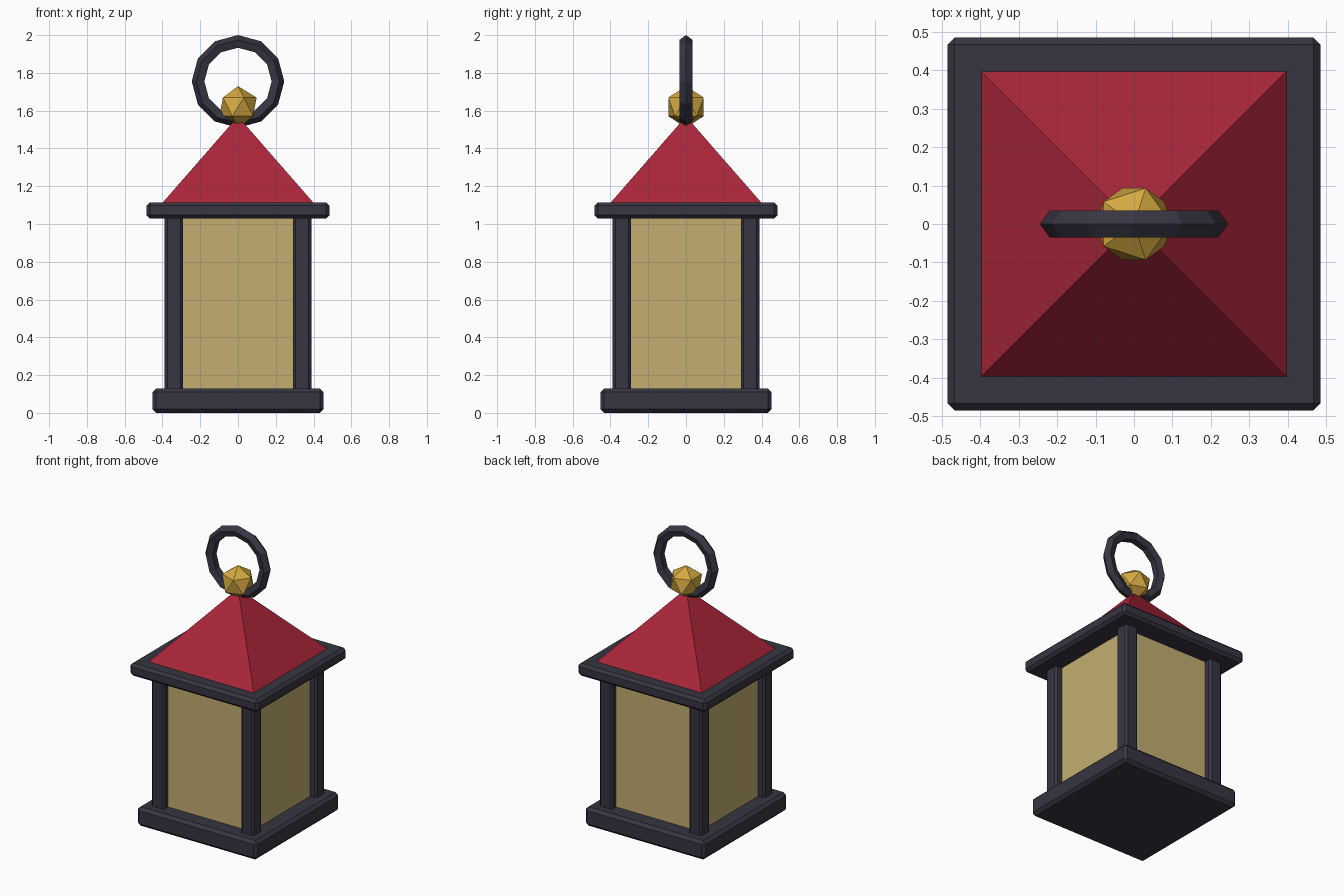
import bpy
import math

cube = bpy.data.objects.get("Cube")
if cube:
    bpy.data.objects.remove(cube, do_unlink=True)


def material(name, rgb):
    mat = bpy.data.materials.new(name)
    mat.use_nodes = True
    mat.diffuse_color = (*rgb, 1)
    mat.node_tree.nodes["Principled BSDF"].inputs["Base Color"].default_value = (*rgb, 1)
    return mat


iron = material("dark iron", (0.037, 0.036, 0.054))
red = material("roof red", (0.402, 0.019, 0.042))
amber = material("amber glass", (0.546, 0.429, 0.165))
gold = material("gold", (0.658, 0.392, 0.051))


def finish(name, mat):
    """Name and colour the primitive that was just added."""
    obj = bpy.context.object
    obj.name = name
    obj.data.materials.append(mat)
    return obj


def block(name, mat, x, y, half, bottom, top, bevel=0):
    """Square block between two heights, with chamfered edges."""
    bpy.ops.mesh.primitive_cube_add(size=1, location=(x, y, (bottom + top) / 2))
    obj = finish(name, mat)
    obj.scale = (2 * half, 2 * half, top - bottom)
    bpy.ops.object.transform_apply(location=False, rotation=False, scale=True)
    if bevel:
        mod = obj.modifiers.new("chamfer", 'BEVEL')
        mod.width = bevel
        mod.segments = 1
    return obj


# Body: base slab, eave slab and glass core
block("base", iron, 0, 0, 0.453, 0, 0.13, 0.02)
block("eave", iron, 0, 0, 0.485, 1.03, 1.115, 0.018)
block("glass", amber, 0, 0, 0.34, 0.12, 1.04)

# Corner posts
for side, x in (("left", 0.339), ("right", -0.339)):
    for end, y in (("front", -0.339), ("back", 0.339)):
        block(f"{end}_{side}_post", iron, x, y, 0.049, 0.11, 1.05, 0.014)

# Pyramid roof
base_z, apex_z = 1.112, 1.57
bpy.ops.mesh.primitive_cone_add(vertices=4, radius1=0.4 * math.sqrt(2), radius2=0,
                                depth=apex_z - base_z,
                                location=(0, 0, (base_z + apex_z) / 2),
                                rotation=(0, 0, math.pi / 4))
finish("roof", red)

# Faceted finial
bpy.ops.mesh.primitive_ico_sphere_add(subdivisions=1, radius=0.11, location=(0, 0, 1.62))
finish("finial", gold)

# Hanging ring
bpy.ops.mesh.primitive_torus_add(major_segments=12, minor_segments=5,
                                 major_radius=0.208, minor_radius=0.037,
                                 location=(0, 0, 1.755), rotation=(math.pi / 2, 0, 0))
finish("hanging_ring", iron)
